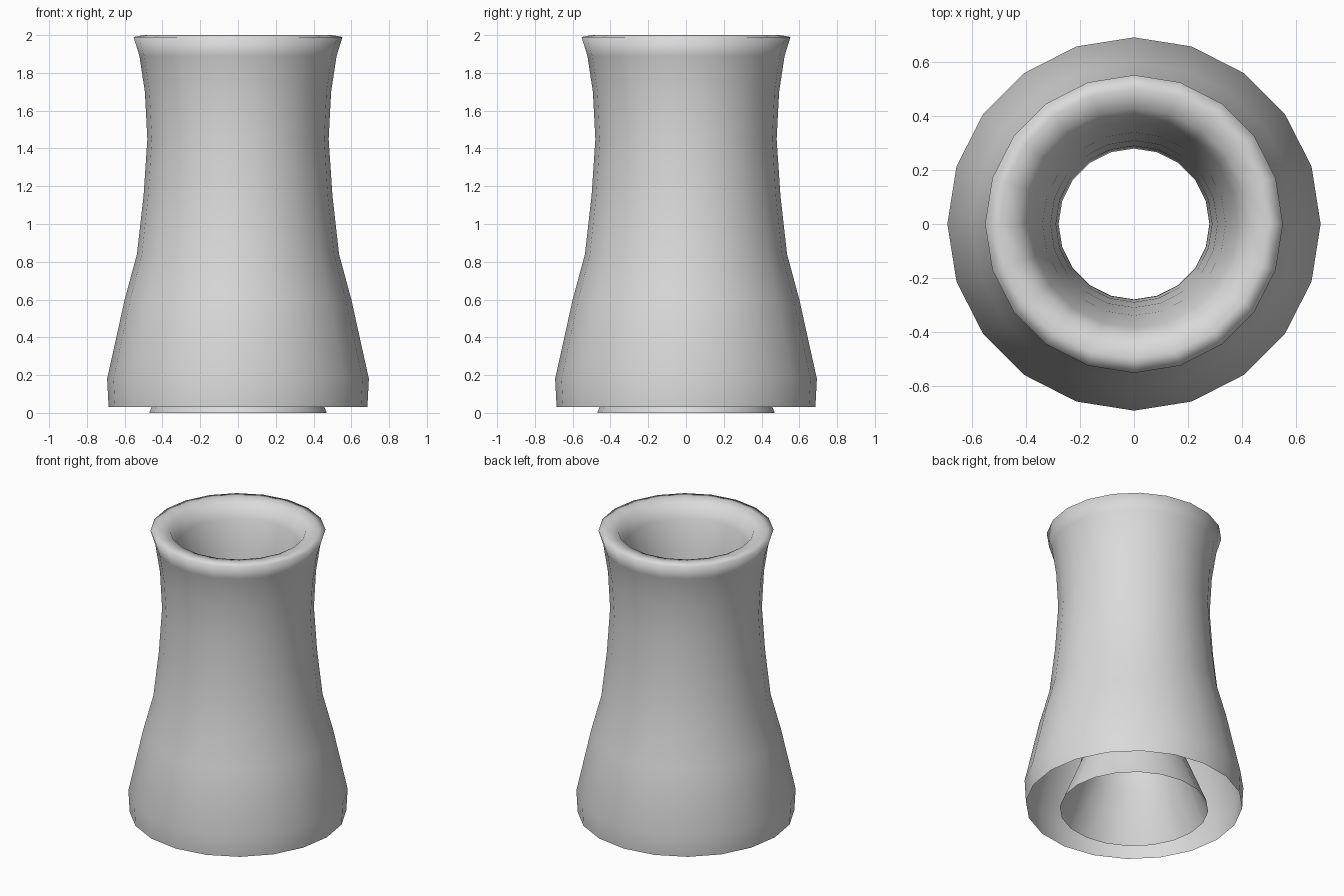
import bpy, bmesh, math

if "Cube" in bpy.data.objects:
    bpy.data.objects.remove(bpy.data.objects["Cube"])

SIDES = 20
# Profile (radius, height): up the outside, over the lip, down the hollow core
PROFILE = [
    (0.685, 0.03), (0.693, 0.18), (0.60, 0.60), (0.535, 0.84), (0.50, 1.15),
    (0.48, 1.45), (0.493, 1.70), (0.522, 1.89), (0.553, 1.99),
    (0.50, 2.0), (0.43, 1.985), (0.385, 1.89), (0.34, 1.70), (0.31, 1.45),
    (0.29, 1.15), (0.28, 0.84), (0.305, 0.50), (0.34, 0.32), (0.47, 0.0),
]

# One plain grey for the whole tower
grey = bpy.data.materials.new("plain_grey")
grey.diffuse_color = (0.7, 0.7, 0.7, 1)
grey.use_nodes = True
grey.node_tree.nodes["Principled BSDF"].inputs["Base Color"].default_value = grey.diffuse_color

# Flared shell, open at the bottom between outer wall and core
bm = bmesh.new()
rings = []
for r, z in PROFILE:
    rings.append([bm.verts.new((r * math.cos(2 * math.pi * j / SIDES),
                                r * math.sin(2 * math.pi * j / SIDES), z))
                  for j in range(SIDES)])
for a, b in zip(rings, rings[1:]):
    for j in range(SIDES):
        k = (j + 1) % SIDES
        bm.faces.new((a[j], a[k], b[k], b[j])).smooth = True

mesh = bpy.data.meshes.new("flared_tower")
bm.to_mesh(mesh)
bm.free()
mesh.materials.append(grey)
tower = bpy.data.objects.new("flared_tower", mesh)
bpy.context.collection.objects.link(tower)
